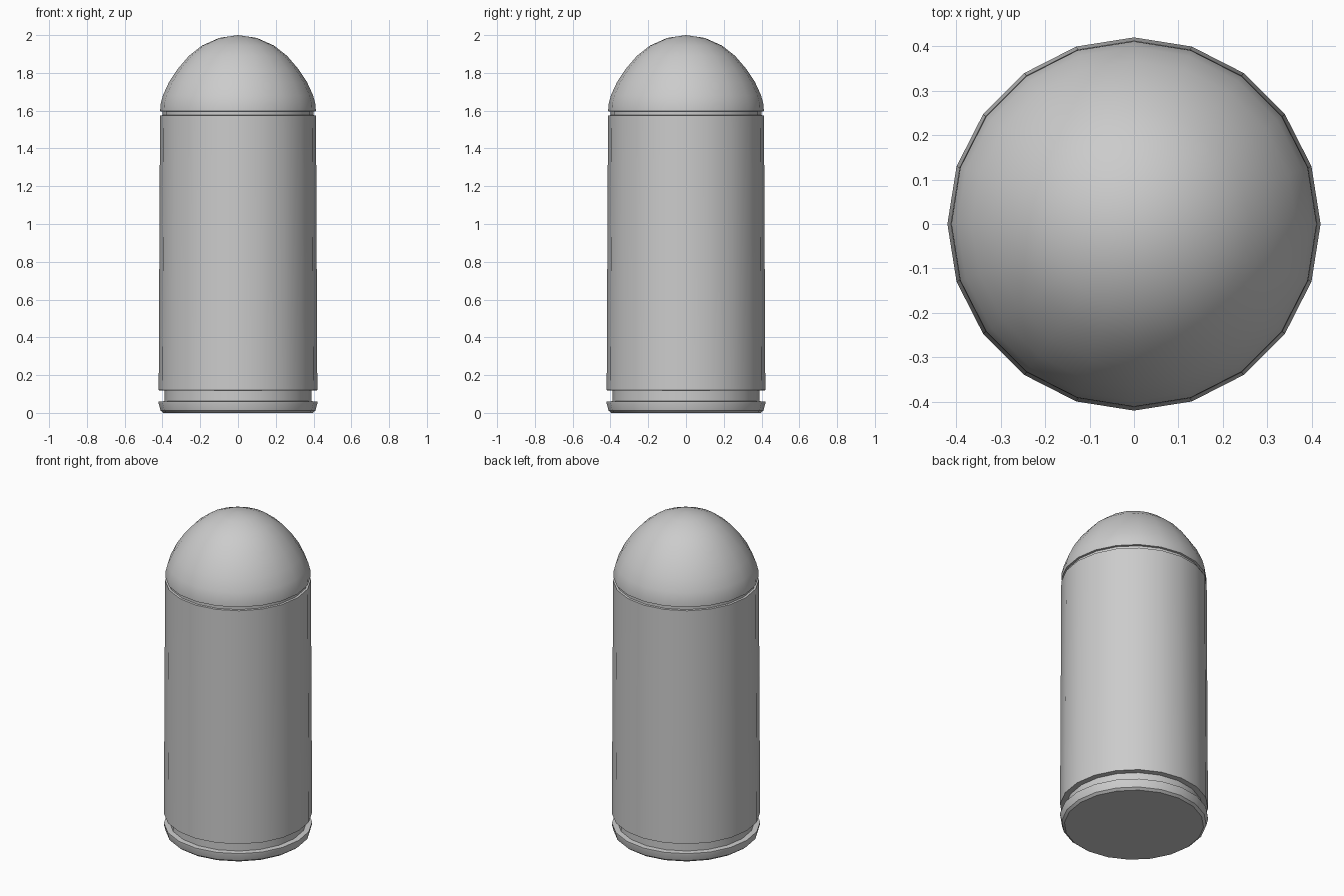
import bpy, bmesh, math

if "Cube" in bpy.data.objects:
    bpy.data.objects.remove(bpy.data.objects["Cube"])

SIDES = 20


def lathe(name, profile):
    """Spin an (r, z) profile, listed bottom to top, into a closed 20-sided solid."""
    bm = bmesh.new()
    rings = []
    for r, z in profile:
        if r == 0:
            rings.append([bm.verts.new((0, 0, z))])
        else:
            rings.append([bm.verts.new((r * math.cos(2 * math.pi * i / SIDES),
                                        r * math.sin(2 * math.pi * i / SIDES), z))
                          for i in range(SIDES)])
    for a, b in zip(rings, rings[1:]):
        for i in range(SIDES):
            j = (i + 1) % SIDES
            if len(b) == 1:
                bm.faces.new((a[i], a[j], b[0]))
            else:
                bm.faces.new((a[i], a[j], b[j], b[i]))
    bm.faces.new(rings[0][::-1])
    if len(rings[-1]) > 1:
        bm.faces.new(rings[-1])
    mesh = bpy.data.meshes.new(name)
    bm.to_mesh(mesh)
    bm.free()
    obj = bpy.data.objects.new(name, mesh)
    bpy.context.collection.objects.link(obj)
    bpy.ops.object.select_all(action='DESELECT')
    obj.select_set(True)
    bpy.context.view_layer.objects.active = obj
    bpy.ops.object.shade_smooth_by_angle(angle=math.radians(30))
    return obj


# Casing: rim, extractor groove, slightly tapered wall, recessed mouth
lathe("casing", [(0.395, 0), (0.41, 0.012), (0.42, 0.05), (0.42, 0.06),
                 (0.388, 0.062), (0.388, 0.118), (0.42, 0.12),
                 (0.413, 1.575), (0.40, 1.576), (0.40, 1.598)])

# Rounded tip
lathe("rounded_tip", [(0.40, 1.595), (0.412, 1.597), (0.411, 1.63), (0.398, 1.68),
                      (0.366, 1.75), (0.32, 1.82), (0.26, 1.89), (0.19, 1.945),
                      (0.10, 1.985), (0, 2.0)])
